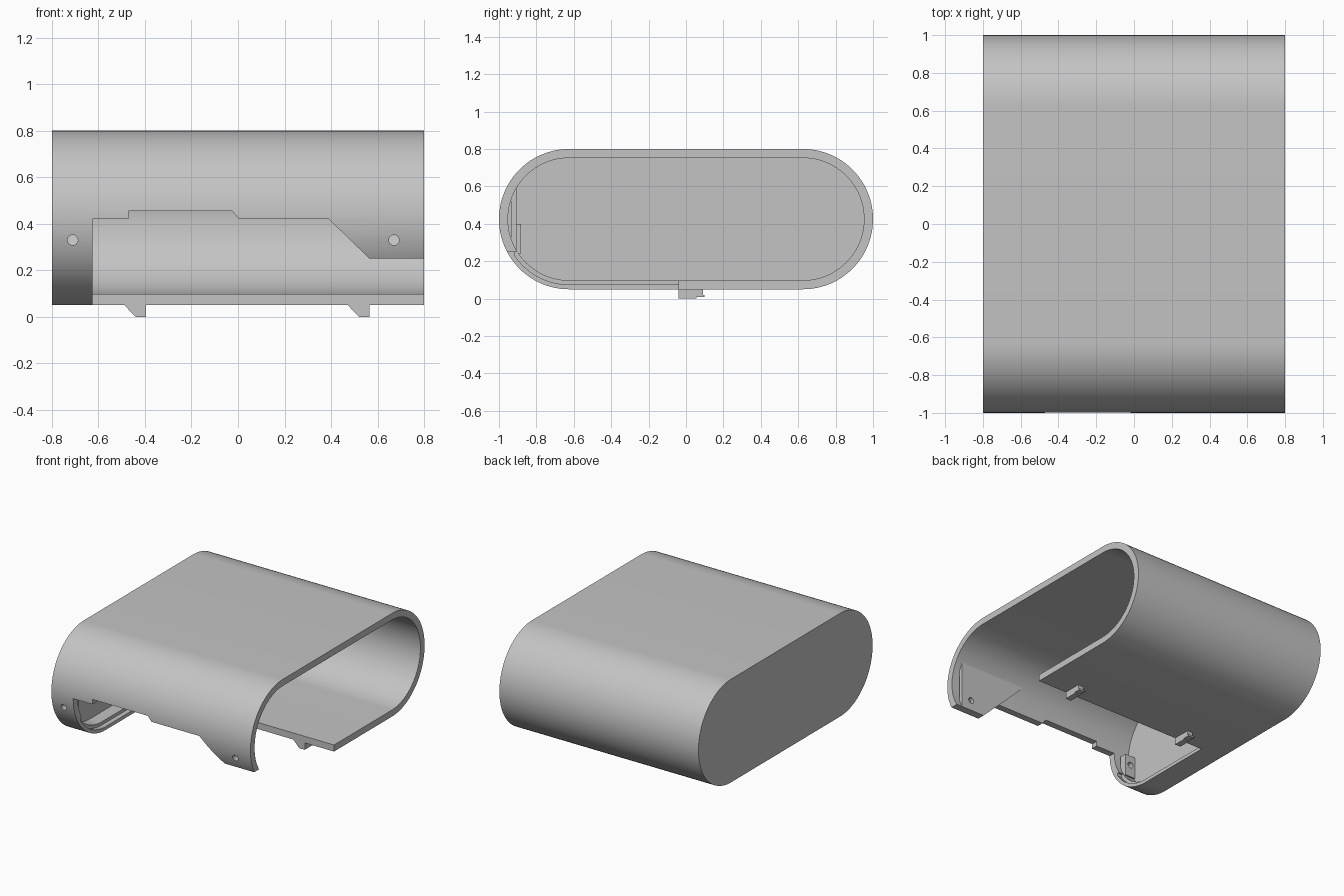
import bpy, bmesh, math

cube = bpy.data.objects.get("Cube")
if cube:
    bpy.data.objects.remove(cube, do_unlink=True)

grey = bpy.data.materials.new("light grey plastic")
grey.use_nodes = True
grey.diffuse_color = (0.55, 0.55, 0.55, 1)
grey.node_tree.nodes["Principled BSDF"].inputs["Base Color"].default_value = (0.55, 0.55, 0.55, 1)


def prism(name, profile, start, end, axis):
    """Extrude a 2D profile: (y, z) along x, or (x, z) along y."""
    place = (lambda p: (start, *p)) if axis == "x" else (lambda p: (p[0], start, p[1]))
    bm = bmesh.new()
    face = bm.faces.new([bm.verts.new(place(p)) for p in profile])
    moved = bmesh.ops.extrude_face_region(bm, geom=[face])["geom"]
    step = (end - start, 0, 0) if axis == "x" else (0, end - start, 0)
    bmesh.ops.translate(bm, vec=step, verts=[v for v in moved if isinstance(v, bmesh.types.BMVert)])
    bmesh.ops.recalc_face_normals(bm, faces=bm.faces)
    mesh = bpy.data.meshes.new(name)
    bm.to_mesh(mesh)
    bm.free()
    mesh.materials.append(grey)
    obj = bpy.data.objects.new(name, mesh)
    bpy.context.collection.objects.link(obj)
    return obj


def combine(target, tool, operation):
    mod = target.modifiers.new(operation, "BOOLEAN")
    mod.operation, mod.object, mod.solver = operation, tool, "EXACT"
    bpy.context.view_layer.objects.active = target
    bpy.ops.object.modifier_apply(modifier=mod.name)
    bpy.data.objects.remove(tool, do_unlink=True)


def rect(a0, a1, z0, z1):
    return [(a0, z0), (a1, z0), (a1, z1), (a0, z1)]


def stadium(radius, steps=48):
    points = []
    for side in (1, -1):
        for i in range(steps + 1):
            a = math.pi * i / steps - side * math.pi / 2
            points.append((side * 0.625 + radius * math.cos(a), 0.425 + radius * math.sin(a)))
    return points


# Rounded sleeve, closed at one end
shell = prism("shell", stadium(0.375), -0.8, 0.8, "x")
combine(shell, prism("cavity", stadium(0.327), -0.75, 1, "x"), "DIFFERENCE")

# Flat inner bosses that take the screws
boss = [(0.57, 0.2), (0.75, 0.2), (0.75, 0.6), (0.21, 0.6), (0.39, 0.42)]
combine(shell, prism("screw_boss", boss, -0.935, -0.905, "y"), "UNION")
combine(shell, prism("screw_block", rect(-0.765, -0.665, 0.24, 0.4), -0.935, -0.882, "y"), "UNION")

# Stepped opening through the front and underside
opening = [(-0.625, -0.1), (-0.625, 0.42), (-0.47, 0.42), (-0.47, 0.455), (-0.025, 0.455),
           (0.005, 0.42), (0.39, 0.42), (0.565, 0.25), (0.9, 0.25), (0.9, -0.1)]
combine(shell, prism("opening", opening, -1.2, -0.04, "y"), "DIFFERENCE")

# Rabbet along the inner side of the opening
groove = [p for p in stadium(0.35) if p[0] < -0.04 and p[1] < 0.25]
groove = [(-0.04, 0.25), (-0.04, 0.075)] + sorted(groove, key=lambda p: p[1])
groove.append((groove[-1][0], 0.25))
combine(shell, prism("rabbet", groove, -0.66, -0.6, "x"), "DIFFERENCE")

# Screw holes
for x in (-0.71, 0.67):
    circle = [(x + 0.022 * math.cos(math.tau * i / 24), 0.33 + 0.022 * math.sin(math.tau * i / 24))
              for i in range(24)]
    combine(shell, prism("screw_hole", circle, -1.2, -0.8, "y"), "DIFFERENCE")

bpy.ops.object.select_all(action="DESELECT")
shell.select_set(True)
bpy.context.view_layer.objects.active = shell
bpy.ops.object.shade_smooth_by_angle(angle=math.radians(25))

# Hooked feet under the edge of the floor
for x, side in ((-0.395, "right"), (0.565, "left")):
    foot = [(x - 0.095, 0.052), (x - 0.045, 0), (x, 0), (x, 0.052)]
    prism(side + "_foot", foot, -0.04, 0.055, "y")
    prism(side + "_foot_web", rect(x - 0.045, x, 0.02, 0.052), 0.055, 0.09, "y")
    prism(side + "_foot_hook", rect(x - 0.045, x, 0.008, 0.02), 0.055, 0.1, "y")
